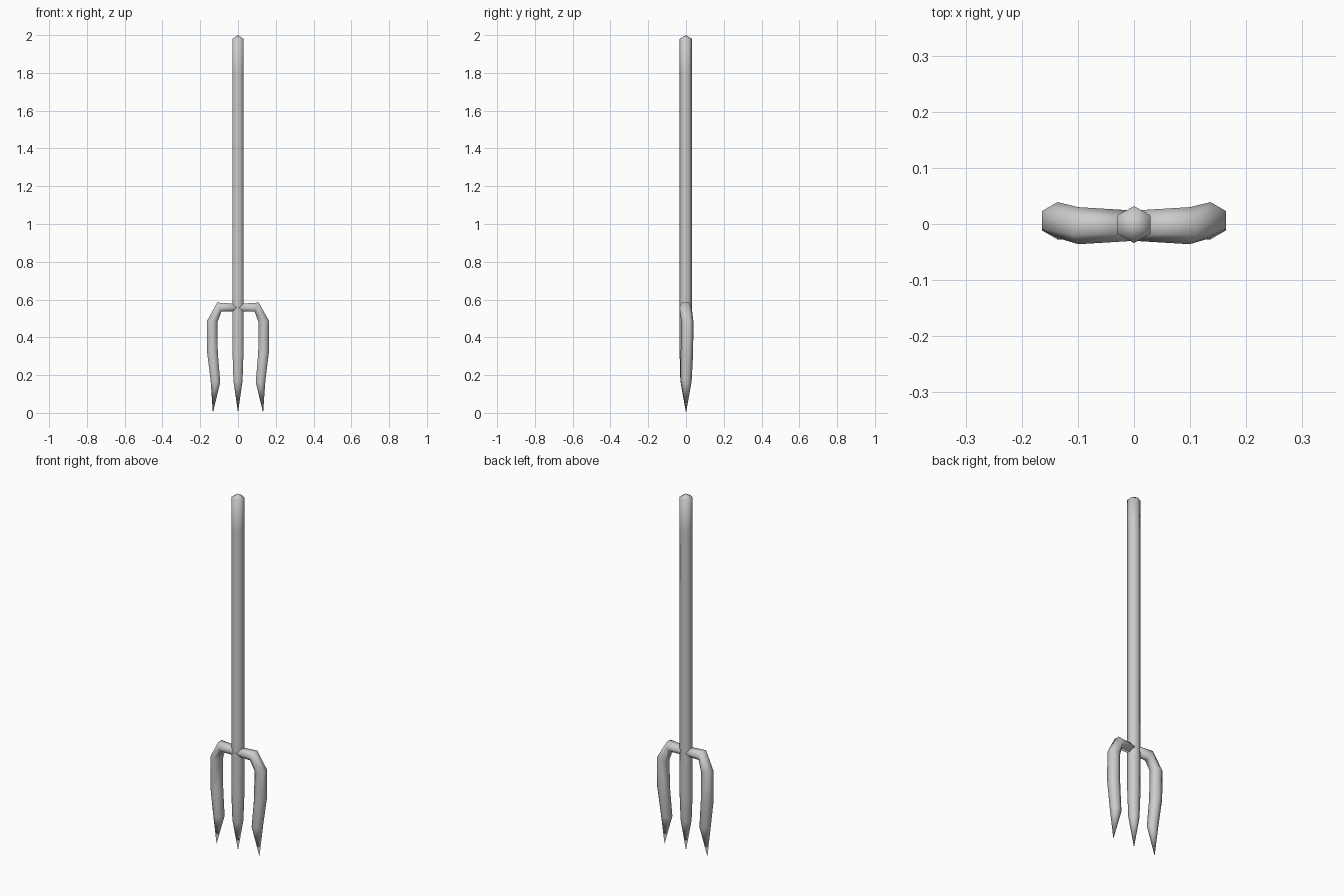
import bpy, bmesh

if "Cube" in bpy.data.objects:
    bpy.data.objects.remove(bpy.data.objects["Cube"])


def hex_tube(name, sections, start=None, tip=None):
    """Six-sided tube. Each section: (outer x, outer z, inner x, inner z, centre y, half depth)."""
    bm = bmesh.new()
    rings = []
    for ox, oz, ix, iz, y, d in sections:
        mx, mz = (ox + ix) / 2, (oz + iz) / 2
        pts = [(ox, y - d / 2, oz), (ox, y + d / 2, oz), (mx, y + d, mz),
               (ix, y + d / 2, iz), (ix, y - d / 2, iz), (mx, y - d, mz)]
        rings.append([bm.verts.new(p) for p in pts])
    for a, b in zip(rings, rings[1:]):
        for i in range(6):
            j = (i + 1) % 6
            bm.faces.new((a[i], a[j], b[j], b[i]))
    # pointed ends, or flat if no point is given
    for ring, p in ((rings[0], start), (rings[-1], tip)):
        if p:
            v = bm.verts.new(p)
            for i in range(6):
                bm.faces.new((ring[i], ring[(i + 1) % 6], v))
        else:
            bm.faces.new(ring)
    bmesh.ops.recalc_face_normals(bm, faces=bm.faces)
    for f in bm.faces:
        f.smooth = True
    me = bpy.data.meshes.new(name)
    bm.to_mesh(me)
    bm.free()
    ob = bpy.data.objects.new(name, me)
    bpy.context.collection.objects.link(ob)
    return ob


# handle and middle tine in one straight shaft
shaft = [(w, z, -w, z, -0.001, d) for z, w, d in (
    (1.98, 0.029, 0.033), (1.8, 0.029, 0.033), (0.56, 0.029, 0.033),
    (0.32, 0.029, 0.033), (0.17, 0.024, 0.029))]
hex_tube("handle_and_middle_tine", shaft, start=(0, 0, 2.0), tip=(0, 0, 0))

# crossbar bending down into the outer tine, mirrored to the other side
side = [
    (0.0, 0.577, 0.0, 0.536, -0.003, 0.027),
    (0.110, 0.584, 0.088, 0.536, -0.003, 0.033),
    (0.164, 0.487, 0.109, 0.479, 0.007, 0.032),
    (0.164, 0.325, 0.107, 0.318, 0.005, 0.033),
    (0.145, 0.172, 0.094, 0.162, 0.001, 0.029),
]
tines = hex_tube("outer_tines", side, tip=(0.133, 0, 0.0))
mod = tines.modifiers.new("Mirror", 'MIRROR')
mod.use_mirror_merge = False
